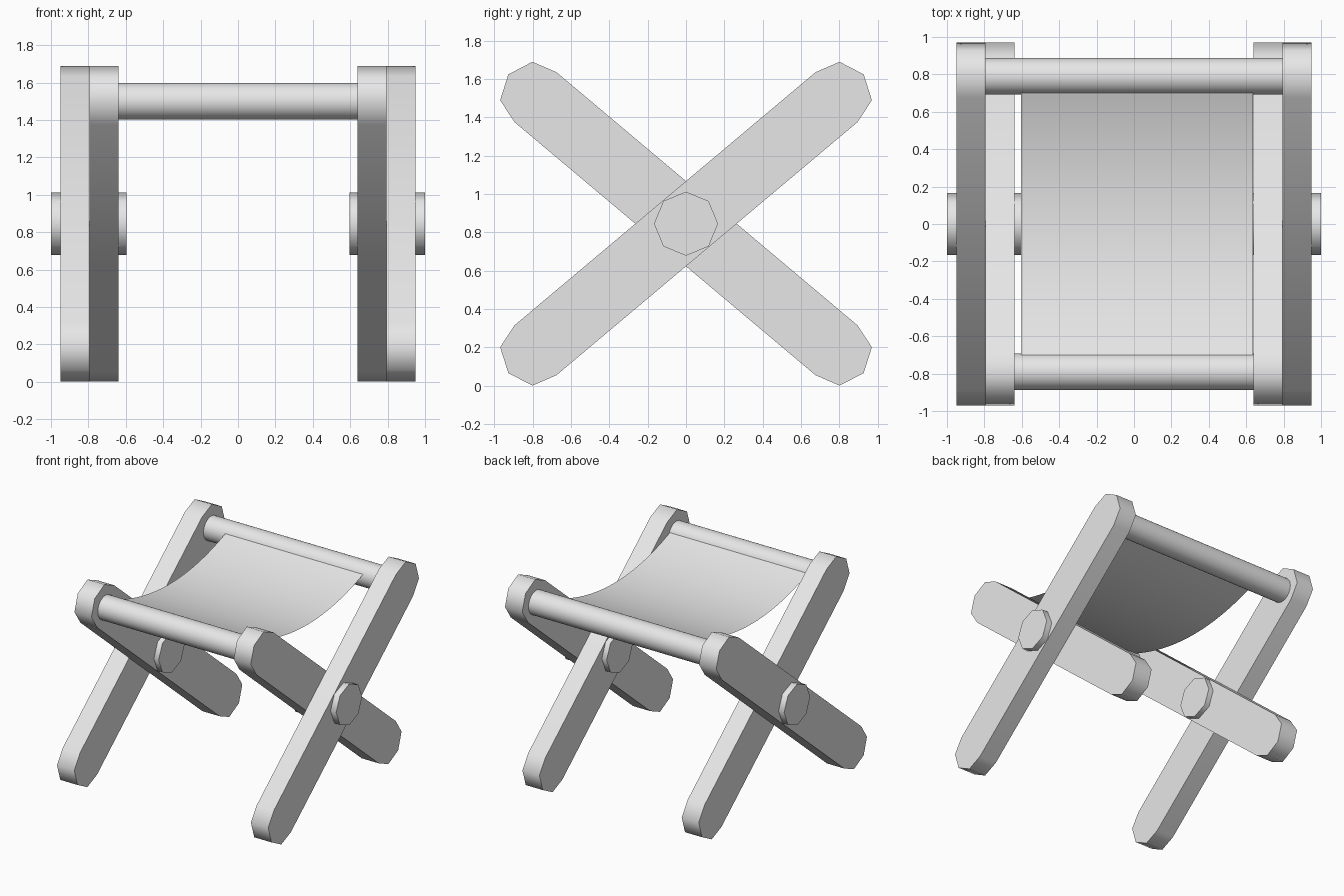
import bpy, bmesh, math
from mathutils import Vector

cube = bpy.data.objects.get("Cube")
if cube:
    bpy.data.objects.remove(cube, do_unlink=True)

grey = bpy.data.materials.new("plain_grey")
grey.use_nodes = True
grey.diffuse_color = (0.8, 0.8, 0.8, 1)
grey.node_tree.nodes["Principled BSDF"].inputs["Base Color"].default_value = (0.8, 0.8, 0.8, 1)


def finish(name, bm, solid=True):
    """Turn a bmesh into a named, smooth-shaded object."""
    if solid:
        bmesh.ops.recalc_face_normals(bm, faces=bm.faces)
    mesh = bpy.data.meshes.new(name)
    bm.to_mesh(mesh)
    bm.free()
    mesh.materials.append(grey)
    obj = bpy.data.objects.new(name, mesh)
    bpy.context.collection.objects.link(obj)
    bpy.ops.object.select_all(action='DESELECT')
    obj.select_set(True)
    bpy.context.view_layer.objects.active = obj
    bpy.ops.object.shade_smooth_by_angle(angle=math.radians(60))
    return obj


def prism(name, outline, x0, x1):
    """Extrude a (y, z) outline along x."""
    bm = bmesh.new()
    face = bm.faces.new([bm.verts.new((x0, y, z)) for y, z in outline])
    ext = bmesh.ops.extrude_face_region(bm, geom=[face])
    verts = [v for v in ext["geom"] if isinstance(v, bmesh.types.BMVert)]
    bmesh.ops.translate(bm, verts=verts, vec=(x1 - x0, 0, 0))
    return finish(name, bm)


def circle(y, z, r, n):
    return [(y + r * math.cos(math.tau * i / n), z + r * math.sin(math.tau * i / n))
            for i in range(n)]


def leg_outline(lean):
    """Board with faceted round ends; lean is the y direction of its top."""
    low, high = Vector((-0.785 * lean, 0.185)), Vector((0.785 * lean, 1.505))
    axis = (high - low).normalized()
    side = Vector((-axis.y, axis.x))
    points = []
    for centre, sign in ((high, 1), (low, -1)):
        for deg in (90, 45, 0, -45, -90):
            r = 0.17 if abs(deg) == 90 else 0.185
            a = math.radians(deg)
            points.append(centre + sign * r * (axis * math.cos(a) + side * math.sin(a)))
    return points


# Crossed legs and pivot pins on each side
for s, word in ((1, "left"), (-1, "right")):
    prism(f"outer_leg_{word}", leg_outline(1), s * 0.795, s * 0.95)
    prism(f"inner_leg_{word}", leg_outline(-1), s * 0.64, s * 0.793)
    prism(f"pivot_pin_{word}", circle(0, 0.845, 0.167, 8), s * 0.597, s)

# Round bars that carry the seat
prism("back_bar", circle(0.79, 1.5, 0.098, 32), -0.797, 0.797)
prism("front_bar", circle(-0.79, 1.5, 0.098, 32), -0.642, 0.642)

# Sagging cloth seat
bm = bmesh.new()
rows = []
for i in range(25):
    y = -0.71 + 1.42 * i / 24
    z = 1.403 + 0.14 * (y / 0.71) ** 2
    rows.append([bm.verts.new((x, y, z)) for x in (-0.605, 0.635)])
for a, b in zip(rows, rows[1:]):
    bm.faces.new((a[0], a[1], b[1], b[0]))
finish("cloth_seat", bm, solid=False)
